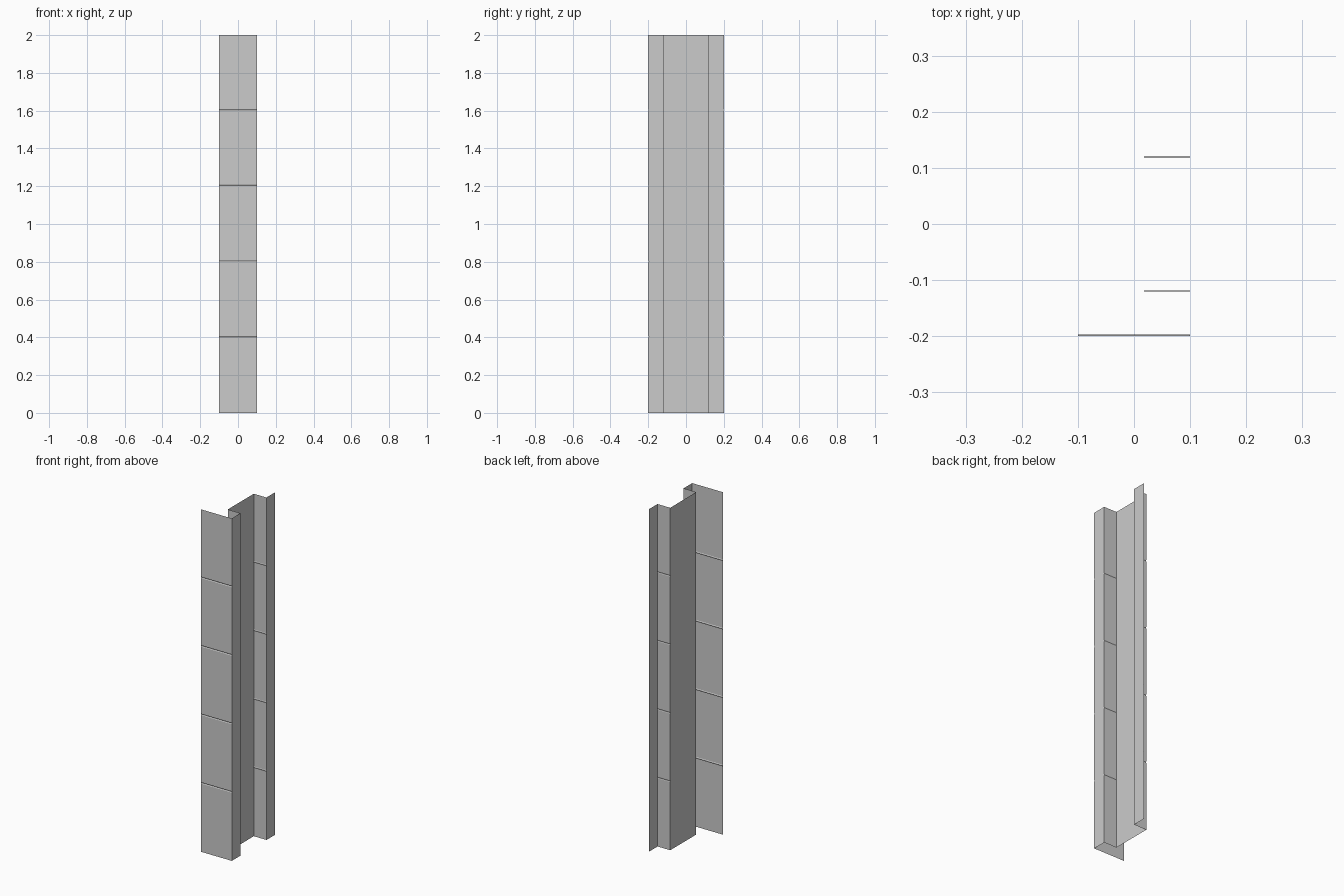
import bpy, bmesh

if "Cube" in bpy.data.objects:
    bpy.data.objects.remove(bpy.data.objects["Cube"])

# Folded sheet cross-section (x, y)
PROFILE = [(-0.1, -0.2), (0.1, -0.2), (0.1, -0.12), (0.018, -0.12),
           (0.018, 0.12), (0.1, 0.12), (0.1, 0.2)]
PANELS, PANEL_H = 5, 0.4
GROOVE_H, GROOVE_SCALE = 0.01, 0.985

# Height levels: full-size rings with a slightly pinched ring in each V groove
levels = [(0.0, 1.0)]
for i in range(1, PANELS):
    z = i * PANEL_H + 0.003
    levels += [(z - GROOVE_H / 2, 1.0), (z, GROOVE_SCALE), (z + GROOVE_H / 2, 1.0)]
levels.append((PANELS * PANEL_H, 1.0))

# Loft the profile up through the levels
bm = bmesh.new()
rings = [[bm.verts.new((x, y * s, z)) for x, y in PROFILE] for z, s in levels]
for low, high in zip(rings, rings[1:]):
    for j in range(len(PROFILE) - 1):
        bm.faces.new((low[j], low[j + 1], high[j + 1], high[j]))

mesh = bpy.data.meshes.new("folded_wall_panel")
bm.to_mesh(mesh)
bm.free()
wall = bpy.data.objects.new("folded_wall_panel", mesh)
bpy.context.collection.objects.link(wall)
